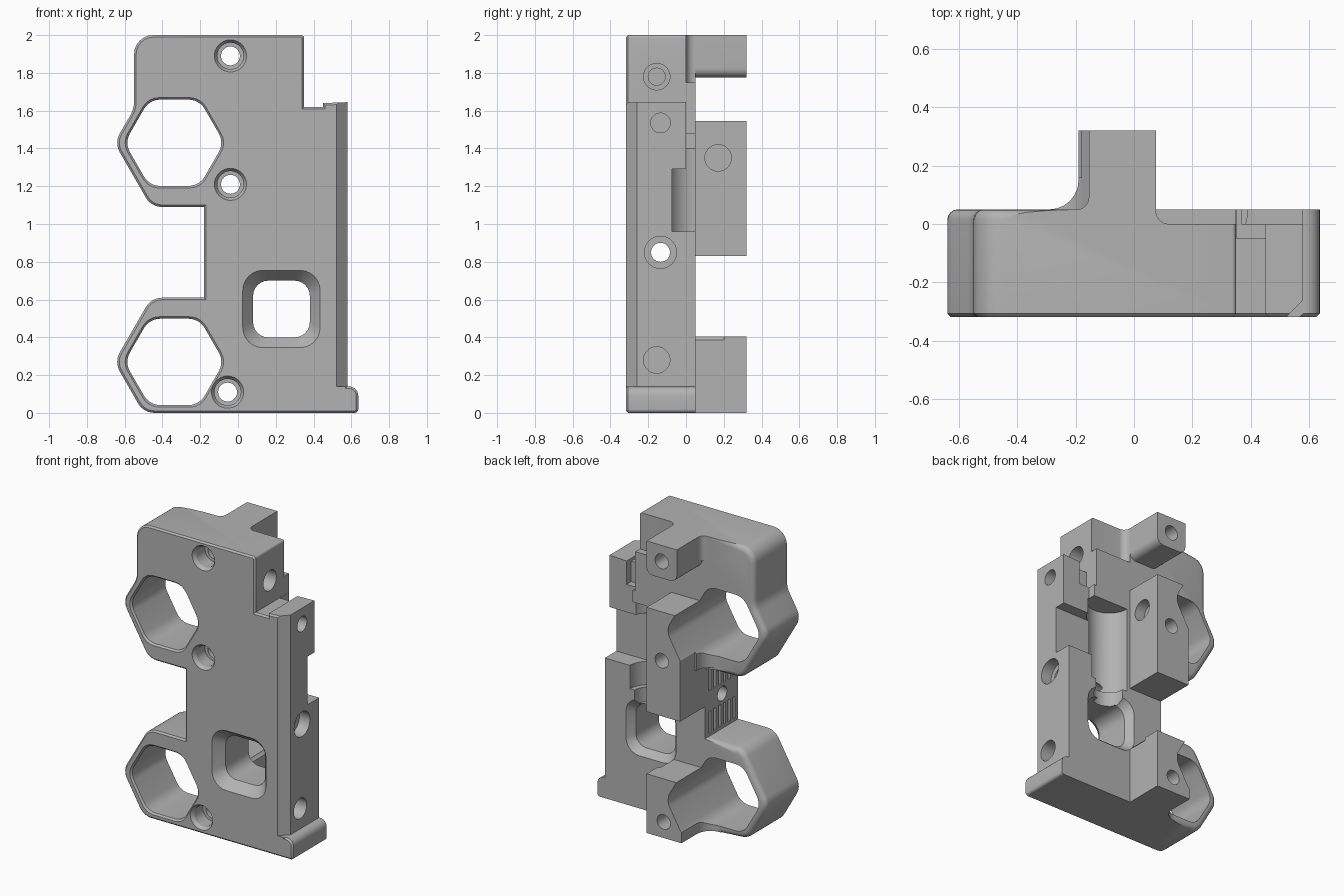
import bpy, bmesh, math
from mathutils import Vector

if "Cube" in bpy.data.objects:
    bpy.data.objects.remove(bpy.data.objects["Cube"], do_unlink=True)

grey = bpy.data.materials.new("matte grey")
grey.use_nodes = True
grey.diffuse_color = (0.45, 0.45, 0.45, 1)
grey.node_tree.nodes["Principled BSDF"].inputs["Base Color"].default_value = grey.diffuse_color

FRONT, BACK, BOSS = -0.318, 0.05, 0.32


def rounded(corners, steps=6):
    """Polygon whose (u, v, radius) corners become arcs."""
    out = []
    for i, (u, v, r) in enumerate(corners):
        p = Vector((u, v))
        if r == 0:
            out.append(p)
            continue
        a = (Vector(corners[i - 1][:2]) - p).normalized()
        b = (Vector(corners[(i + 1) % len(corners)][:2]) - p).normalized()
        half = a.angle(b) / 2
        centre = p + (a + b).normalized() * (r / math.sin(half))
        start = p + a * (r / math.tan(half)) - centre
        end = p + b * (r / math.tan(half)) - centre
        sweep = math.pi - 2 * half
        for k in range(steps + 1):
            f = k / steps
            out.append(centre + (start * math.sin((1 - f) * sweep)
                                 + end * math.sin(f * sweep)) / math.sin(sweep))
    return out


def rect(u0, u1, v0, v1, r=0):
    return rounded([(u0, v0, r), (u1, v0, r), (u1, v1, r), (u0, v1, r)])


def circle(u, v, r, n=40):
    return [Vector((u + r * math.cos(t * math.tau / n), v + r * math.sin(t * math.tau / n)))
            for t in range(n)]


def loft(name, axis, sections):
    """Solid through matching profiles stacked along an axis."""
    place = {"x": lambda p, t: (t, p[0], p[1]),
             "y": lambda p, t: (p[0], t, p[1]),
             "z": lambda p, t: (p[0], p[1], t)}[axis]
    bm = bmesh.new()
    rings = [[bm.verts.new(place(p, t)) for p in prof] for prof, t in sections]
    n = len(rings[0])
    bm.faces.new(rings[0])
    bm.faces.new(rings[-1][::-1])
    for a, b in zip(rings, rings[1:]):
        for i in range(n):
            j = (i + 1) % n
            bm.faces.new((a[i], b[i], b[j], a[j]))
    bmesh.ops.recalc_face_normals(bm, faces=bm.faces)
    mesh = bpy.data.meshes.new(name)
    bm.to_mesh(mesh)
    bm.free()
    mesh.materials.append(grey)
    ob = bpy.data.objects.new(name, mesh)
    bpy.context.collection.objects.link(ob)
    return ob


def prism(name, axis, profile, lo, hi):
    return loft(name, axis, [(profile, lo), (profile, hi)])


def combine(tool, operation):
    mod = body.modifiers.new(tool.name, "BOOLEAN")
    mod.operation, mod.solver, mod.object = operation, "EXACT", tool
    bpy.ops.object.select_all(action="DESELECT")
    bpy.context.view_layer.objects.active = body
    body.select_set(True)
    bpy.ops.object.modifier_apply(modifier=mod.name)
    bpy.data.objects.remove(tool, do_unlink=True)


def add(*args):
    combine(prism(*args), "UNION")


def cut(*args):
    combine(prism(*args), "DIFFERENCE")


# Main plate with two hexagonal lobes, a waist and a foot lip
outline = rounded([
    (0.35, 2, 0.015), (-0.55, 2, 0.1), (-0.55, 1.61, 0.15), (-0.655, 1.43, 0.1),
    (-0.459, 1.09, 0.1), (-0.18, 1.09, 0), (-0.18, 0.61, 0), (-0.459, 0.61, 0.1),
    (-0.655, 0.27, 0.1), (-0.50, 0, 0.1), (0.637, 0, 0.02), (0.637, 0.14, 0.05),
    (0.58, 0.14, 0), (0.58, 1.645, 0), (0.45, 1.64, 0), (0.45, 1.62, 0), (0.35, 1.62, 0)])
body = prism("carriage_body", "y", outline, FRONT, BACK)

# Fine front chamfer, soft rear edges on the lobes
bm = bmesh.new()
bm.from_mesh(body.data)


def rim(y):
    return [e for e in bm.edges if all(abs(v.co.y - y) < 1e-4 for v in e.verts)]


bmesh.ops.bevel(bm, geom=rim(FRONT), offset=0.011, segments=1, affect="EDGES", clamp_overlap=False)
lobes = [e for e in rim(BACK) if (e.verts[0].co.x + e.verts[1].co.x) / 2 < -0.2]
bmesh.ops.bevel(bm, geom=lobes, offset=0.035, segments=4, profile=0.5,
                affect="EDGES", clamp_overlap=False)
bmesh.ops.recalc_face_normals(bm, faces=bm.faces)
bm.to_mesh(body.data)
bm.free()

# Rear bosses and their root fillets
add("top_boss", "y", rounded([(-0.155, 2, 0), (-0.155, 1.775, 0.05),
                              (0.075, 1.775, 0.05), (0.075, 2, 0)]), -0.05, BOSS)
add("middle_boss", "z", rect(-0.18, 0.075, -0.05, BOSS), 0.83, 1.545)
add("lower_boss", "z", rect(-0.19, 0.075, -0.05, BOSS), 0, 0.405)


def root_fillet(x, r, z0, z1):
    add("boss_fillet", "z", rounded([(x + 0.06, 0, 0), (x + 0.06, BACK + r + 0.01, 0),
                                     (x, BACK + r + 0.01, 0), (x, BACK, r),
                                     (x - r - 0.01, BACK, 0), (x - r - 0.01, 0, 0)]), z0, z1)


root_fillet(-0.155, 0.04, 1.83, 2)
root_fillet(-0.19, 0.1, 1.12, 1.545)
root_fillet(-0.19, 0.1, 0, 0.405)

# Thinner upper rear corner and the chamfered right edge
cut("upper_rebate", "z", rounded([(0.075, 0, 0.045), (0.6, 0, 0), (0.6, 0.4, 0),
                                  (0.075, 0.4, 0)]), 1.75, 2.1)
cut("edge_chamfer", "z", rounded([(0.5, -0.34, 0), (0.62, -0.22, 0), (0.62, -0.34, 0)]), 0.14, 1.75)

# Stepped recesses on the rear right
cut("end_block_step", "z", rect(0.37, 0.7, 0, 0.2), 1.2, 1.7)
cut("end_block_notch", "z", rect(0.352, 0.45, -0.05, 0.2), 1.48, 1.7)
cut("side_slot", "y", rect(0.25, 0.7, 0.96, 1.29), -0.075, 0.2)
cut("round_channel", "z", circle(0.245, BACK, 0.145), 0.8, 1.4)
cut("channel_seat", "z", circle(0.245, BACK, 0.11), 0.7, 0.85)


# Hexagonal openings with a small front chamfer
def hexagon(z, r):
    return rounded([(-0.337 + r * math.cos(k * math.pi / 3),
                     z + r * math.sin(k * math.pi / 3), 0.1) for k in range(6)])


for z in (1.43, 0.27):
    wide, hole = hexagon(z, 0.276), hexagon(z, 0.264)
    combine(loft("hex_opening", "y", [(wide, -0.4), (wide, FRONT), (hole, FRONT + 0.012),
                                      (hole, 0.5)]), "DIFFERENCE")


# Flared square window
def window(g):
    return rect(0.08 - g, 0.38 + g, 0.4 - g, 0.7 + g, 0.08 + g / 2)


combine(loft("window", "y", [(window(0.055), -0.4), (window(0.055), FRONT),
                             (window(0), FRONT + 0.07), (window(0), 0.0),
                             (window(0.04), BACK), (window(0.04), 0.2)]), "DIFFERENCE")

# Countersunk screw holes running from front to rear
for x, z in ((-0.04, 1.89), (-0.04, 1.21), (-0.055, 0.11)):
    sizes = [(0.085, -0.4), (0.085, FRONT), (0.07, -0.295), (0.07, -0.2), (0.05, -0.199), (0.05, 0.5)]
    combine(loft("screw_hole", "y", [(circle(x, z, r), y) for r, y in sizes]), "DIFFERENCE")

# Cross holes in the right side
for y, z, r, x0, x1 in ((-0.155, 1.78, 0.07, 0.2, 0.5), (-0.155, 1.78, 0.045, 0.1, 0.5),
                        (-0.135, 1.535, 0.052, 0.38, 0.7), (-0.135, 0.85, 0.085, 0.5, 0.7),
                        (-0.135, 0.85, 0.05, -0.3, 0.7), (-0.155, 0.28, 0.07, 0.44, 0.7),
                        (0.17, 1.35, 0.07, 0.0, 0.2)):
    cut("cross_hole", "x", circle(y, z, r), x0, x1)

# Toothed grip grooves in the waist
for k in range(6):
    y = -0.275 + 0.052 * k
    for z0, z1 in ((0.92, 1.07), (0.63, 0.78)):
        cut("grip_groove", "x", rect(y, y + 0.024, z0, z1), -0.3, -0.15)

body.data.materials.clear()
body.data.materials.append(grey)
bpy.ops.object.shade_smooth_by_angle(angle=math.radians(30))
